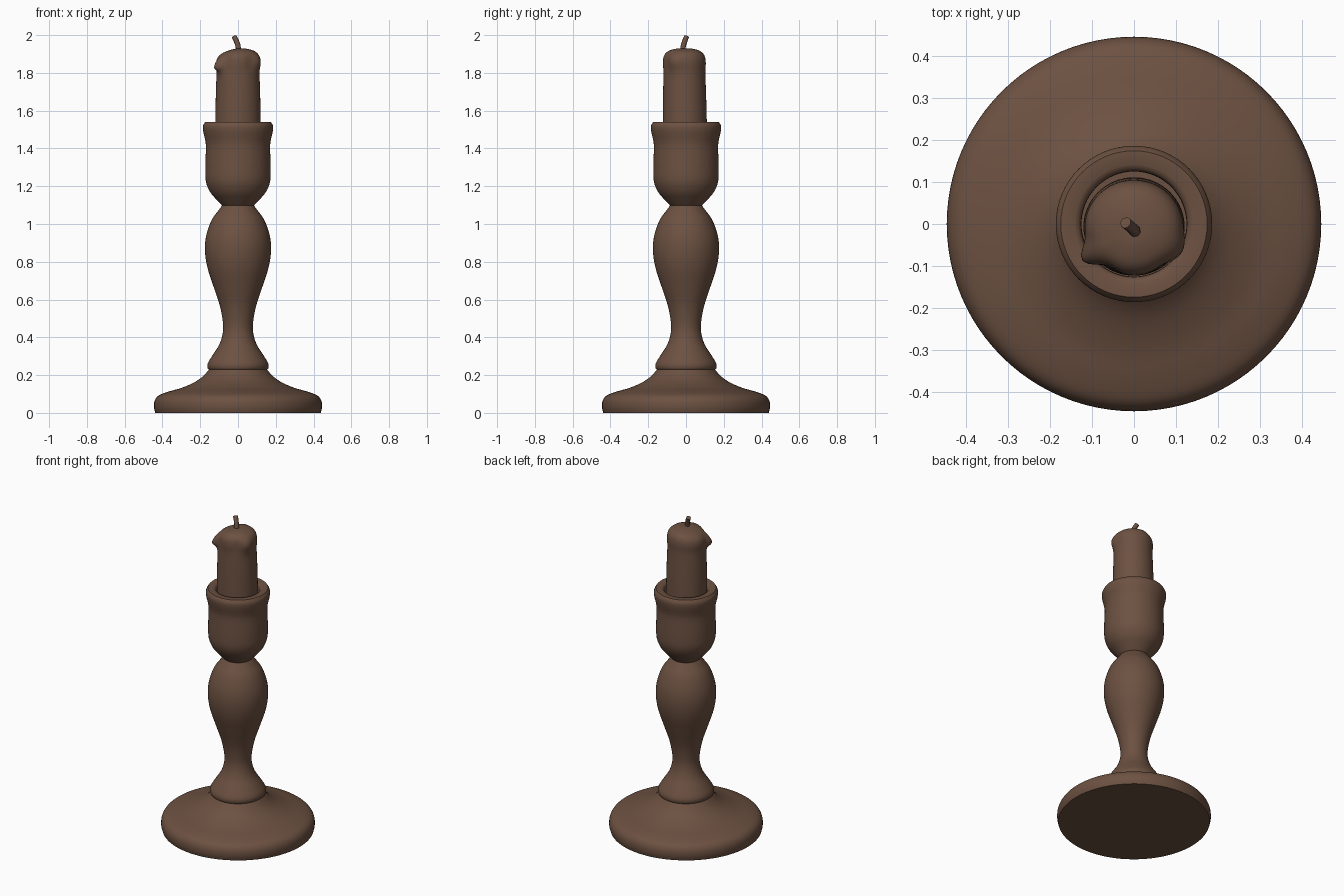
import bpy, bmesh, math
from mathutils import Vector
from mathutils.geometry import interpolate_bezier

cube = bpy.data.objects.get("Cube")
if cube:
    bpy.data.objects.remove(cube, do_unlink=True)

brown = bpy.data.materials.new("brown")
brown.use_nodes = True
colour = (0.15, 0.082, 0.053, 1)
brown.diffuse_color = colour
brown.node_tree.nodes["Principled BSDF"].inputs["Base Color"].default_value = colour


def smooth_profile(points, steps=5):
    """Pass a smooth curve through (radius, height) points."""
    pts = [Vector((r, 0, z)) for r, z in points]
    ends = [pts[0]] + pts + [pts[-1]]
    out = []
    for a, b, c, d in zip(ends, ends[1:], ends[2:], ends[3:]):
        out += interpolate_bezier(b, b + (c - a) / 6, c - (d - b) / 6, c, steps)[:-1]
    return [(max(p.x, 0), p.z) for p in out + [pts[-1]]]


def finish(obj, angle=50):
    obj.data.materials.append(brown)
    bpy.ops.object.select_all(action="DESELECT")
    obj.select_set(True)
    bpy.context.view_layer.objects.active = obj
    bpy.ops.object.shade_smooth_by_angle(angle=math.radians(angle))


def lathe(name, profile, sides=64, shape=None):
    """Turn a profile about z; shape may move each vertex."""
    bm = bmesh.new()
    rings = []
    for r, z in profile:
        ring = []
        for i in range(sides):
            a = 2 * math.pi * i / sides
            co = Vector((r * math.cos(a), r * math.sin(a), z))
            ring.append(bm.verts.new(shape(co, a) if shape else co))
        rings.append(ring)
    for low, high in zip(rings, rings[1:]):
        for i in range(sides):
            j = (i + 1) % sides
            bm.faces.new((low[i], low[j], high[j], high[i]))
    bm.faces.new(rings[0][::-1])
    bm.faces.new(rings[-1])
    bmesh.ops.remove_doubles(bm, verts=bm.verts, dist=0.0003)
    bmesh.ops.recalc_face_normals(bm, faces=bm.faces)
    mesh = bpy.data.meshes.new(name)
    bm.to_mesh(mesh)
    bm.free()
    obj = bpy.data.objects.new(name, mesh)
    bpy.context.collection.objects.link(obj)
    finish(obj)
    return obj


# Round foot with a flat underside
lathe("base", smooth_profile([
    (.438, 0), (.445, .03), (.441, .065), (.42, .092), (.37, .112), (.3, .132),
    (.235, .16), (.19, .19), (.155, .228), (.14, .25)]), 96)

# Turned stem: flared collar, waist and bulb
lathe("stem", smooth_profile([
    (.148, .226), (.16, .235), (.16, .262), (.135, .305), (.1, .36), (.081, .42), (.08, .48),
    (.097, .57), (.13, .67), (.162, .77), (.175, .86), (.168, .94), (.14, 1.02),
    (.105, 1.07), (.082, 1.1)]))

# Candle cup with a hollow socket
outer = [(.082, 1.095), (.115, 1.13), (.148, 1.17), (.17, 1.225), (.173, 1.3),
         (.17, 1.4), (.173, 1.44), (.184, 1.49), (.185, 1.52), (.174, 1.54)]
inner = [(.14, 1.54), (.128, 1.53), (.125, 1.5), (.125, 1.4)]
lathe("cup", smooth_profile(outer) + smooth_profile(inner))


def bump(a, degrees, width):
    d = (math.degrees(a) - degrees + 180) % 360 - 180
    return math.exp(-(d / width) ** 2)


def melt(co, a):
    """Sag the rim to the left and swell two drips near the top."""
    near_top = math.exp(-((co.z - 1.86) / .045) ** 2)
    radius = co.xy.length
    drip = .03 * bump(a, 213, 13) + .012 * bump(a, -27, 18)
    drip -= .006 * bump(a, 240, 14) + .005 * bump(a, -55, 14)
    grow = 1 + drip * near_top * (radius / .115) / max(radius, .01)
    rise = .16 * min(co.x, 0) * max(0, (co.z - 1.8) / .12)
    sag = .02 * bump(a, 213, 25) * near_top * radius / .115
    lean = -.006 - .008 * (co.z - 1.5)
    return Vector((co.x * grow, co.y * grow * .97 + lean, co.z + rise - sag))


# Partly melted candle
lathe("candle", smooth_profile([
    (.12, 1.41), (.12, 1.55), (.117, 1.7), (.114, 1.8), (.117, 1.855), (.11, 1.892),
    (.088, 1.915), (.05, 1.927), (.02, 1.93), (0, 1.93)]), 64, melt)

# Bent wick
curve = bpy.data.curves.new("wick", "CURVE")
curve.dimensions = "3D"
curve.bevel_depth = .014
curve.bevel_resolution = 2
curve.use_fill_caps = True
line = curve.splines.new("POLY")
path = [(.004, -.02, 1.91), (0, -.014, 1.945), (-.009, -.006, 1.97), (-.02, .003, 1.992)]
line.points.add(len(path) - 1)
for point, co in zip(line.points, path):
    point.co = (*co, 1)
wick = bpy.data.objects.new("wick", curve)
bpy.context.collection.objects.link(wick)
bpy.ops.object.select_all(action="DESELECT")
wick.select_set(True)
bpy.context.view_layer.objects.active = wick
bpy.ops.object.convert(target="MESH")
finish(bpy.context.view_layer.objects.active)
